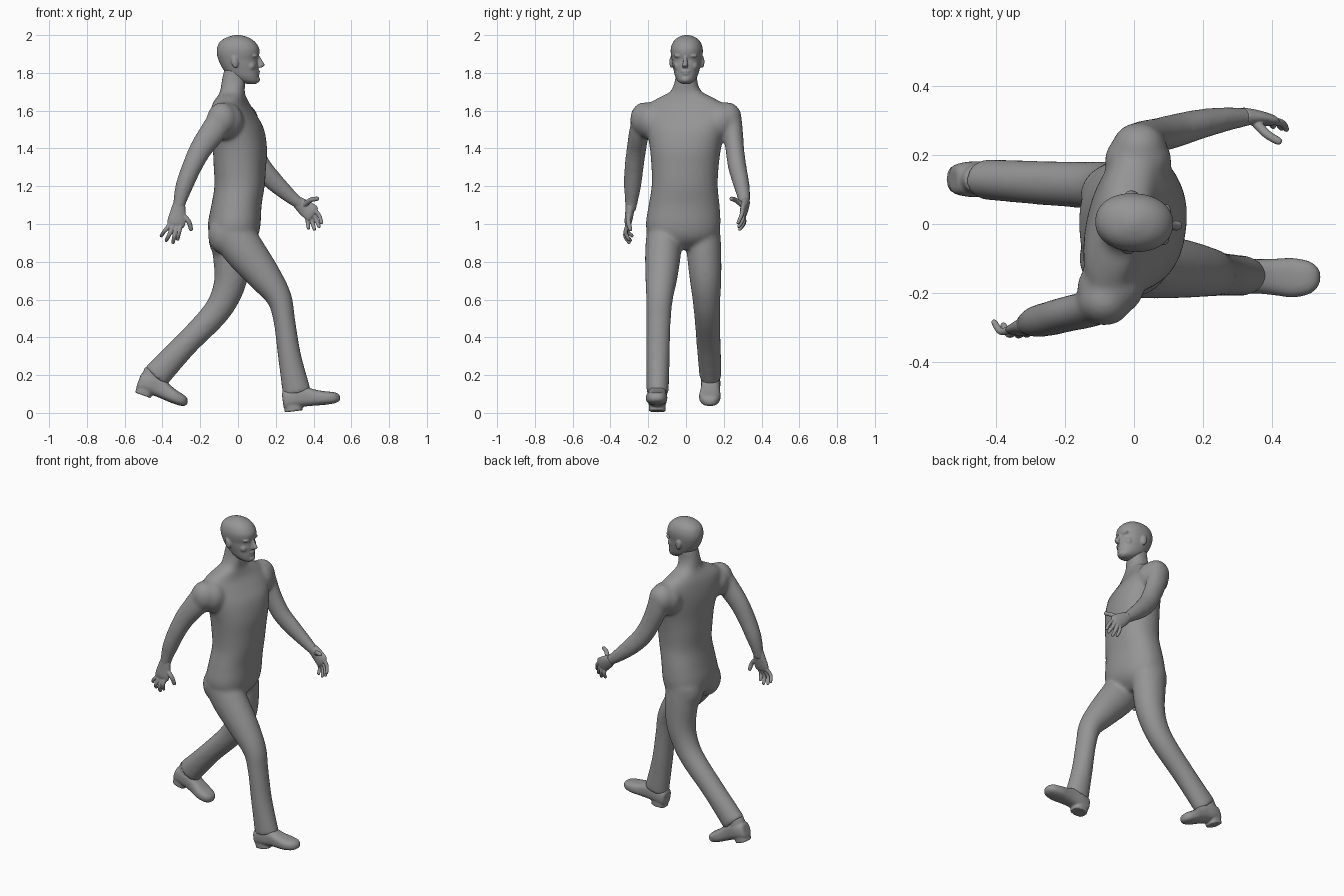
import bpy, bmesh, math
from mathutils import Vector, Matrix

I4 = Matrix.Identity(4)
grey = bpy.data.materials.new("dark_grey")
grey.diffuse_color = (.3, .3, .3, 1)


def catmull(a, b, c, d, t):
    return [0.5 * (2*q + (r-p)*t + (2*p-5*q+4*r-s)*t*t + (3*q-p-3*r+s)*t**3)
            for p, q, r, s in zip(a, b, c, d)]


def loft(bm, rings, axis=None, power=2.0, sides=28, steps=6, mat=I4):
    """Skin through rings (x, y, z, half width along y, half depth, yaw degrees)."""
    rings = [tuple(r) + (0,) * (6 - len(r)) for r in rings]
    pts = []
    for i in range(len(rings) - 1):
        a, d = rings[max(i-1, 0)], rings[min(i+2, len(rings)-1)]
        pts += [catmull(a, rings[i], rings[i+1], d, k/steps) for k in range(steps)]
    pts.append(rings[-1])
    loops = []
    for i, p in enumerate(pts):
        t = axis or (Vector(pts[min(i+1, len(pts)-1)][:3]) - Vector(pts[max(i-1, 0)][:3]))
        t = Vector(t).normalized()
        u = Matrix.Rotation(math.radians(p[5]), 3, 'Z') @ Vector((0, 1, 0))
        u = (u - t * u.dot(t)).normalized()
        v = t.cross(u)
        loop = []
        for k in range(sides):
            a = 2 * math.pi * k / sides
            c, s = math.cos(a), math.sin(a)
            c = math.copysign(abs(c) ** (2/power), c)
            s = math.copysign(abs(s) ** (2/power), s)
            loop.append(bm.verts.new(mat @ (Vector(p[:3]) + u*c*max(p[3], .002) + v*s*max(p[4], .002))))
        loops.append(loop)
    for a, b in zip(loops, loops[1:]):
        for k in range(sides):
            bm.faces.new((a[k], a[(k+1) % sides], b[(k+1) % sides], b[k]))
    bm.faces.new(loops[0][::-1])
    bm.faces.new(loops[-1])


def ball(bm, loc, size, tilt=0, mat=I4):
    m = mat @ Matrix.Translation(loc) @ Matrix.Rotation(math.radians(tilt), 4, 'Y') @ Matrix.Diagonal((*size, 1))
    bmesh.ops.create_uvsphere(bm, u_segments=24, v_segments=16, radius=1, matrix=m)


def finish(bm, name, voxel, smooth):
    """Fuse overlapping pieces into one smooth skin."""
    bmesh.ops.recalc_face_normals(bm, faces=bm.faces)
    me = bpy.data.meshes.new(name)
    bm.to_mesh(me)
    bm.free()
    me.materials.append(grey)
    ob = bpy.data.objects.new(name, me)
    bpy.context.collection.objects.link(ob)
    r = ob.modifiers.new("fuse", 'REMESH')
    r.mode, r.voxel_size, r.use_smooth_shade = 'VOXEL', voxel, True
    s = ob.modifiers.new("soften", 'SMOOTH')
    s.factor, s.iterations = 0.5, smooth
    return ob


# Body: torso with neck, arms and trouser legs
bm = bmesh.new()
loft(bm, [(-.02, -.015, .865, .08, .05, 4), (-.022, -.015, .9, .15, .1, 4), (-.022, -.015, .94, .185, .128, 4),
          (-.02, -.015, 1.0, .198, .139, 4), (-.008, -.01, 1.1, .188, .133, 2),
          (.008, -.007, 1.2, .175, .133), (.01, -.005, 1.3, .178, .138, -4),
          (.01, -.003, 1.4, .189, .141, -9), (-.003, 0, 1.5, .21, .134, -13),
          (-.022, 0, 1.57, .228, .112, -14), (-.036, 0, 1.63, .208, .088, -14),
          (-.034, 0, 1.67, .145, .074, -12), (-.03, 0, 1.7, .085, .065, -6),
          (-.024, 0, 1.75, .061, .064), (-.018, .003, 1.8, .058, .06), (-.01, .003, 1.84, .055, .055)],
     axis=(0, 0, 1), power=2.25, sides=40)
for x, s in [(-.085, -1), (.015, 1)]:                         # shoulders
    ball(bm, (x, s*.222, 1.555), (.08, .074, .09))
    ball(bm, (x*.8, s*.185, 1.545), (.098, .085, .1))
loft(bm, [(-.075, -.22, 1.59, .055, .065), (-.125, -.245, 1.5, .054, .07),
          (-.195, -.262, 1.4, .052, .061), (-.245, -.275, 1.3, .051, .053),
          (-.285, -.283, 1.2, .046, .047), (-.31, -.29, 1.11, .034, .035),
          (-.316, -.294, 1.06, .027, .033)])
loft(bm, [(.015, .235, 1.59, .055, .065), (.032, .248, 1.5, .053, .065),
          (.07, .258, 1.4, .05, .06), (.12, .271, 1.305, .049, .057),
          (.19, .29, 1.225, .044, .052), (.27, .305, 1.152, .036, .04),
          (.325, .31, 1.108, .028, .032), (.35, .31, 1.09, .023, .031)])
loft(bm, [(-.045, -.115, .98, .09, .108), (.025, -.12, .87, .096, .11),
          (.138, -.13, .725, .086, .09), (.217, -.14, .61, .072, .068),
          (.245, -.145, .49, .065, .058), (.273, -.148, .3, .062, .062),
          (.313, -.15, .1, .059, .077)])
loft(bm, [(-.045, .09, .98, .09, .105), (-.035, .095, .86, .092, .102),
          (-.037, .103, .72, .085, .089), (-.07, .108, .61, .075, .078),
          (-.135, .113, .51, .069, .071), (-.28, .12, .36, .064, .066),
          (-.437, .13, .192, .059, .076)])
ball(bm, (-.07, -.1, .945), (.09, .095, .11))                 # seat
ball(bm, (-.075, .075, .93), (.082, .095, .12))
finish(bm, "body", .008, 28)

# Head: (z, back x, front x, half width)
bm = bmesh.new()
prof = [(1.742, .045, .098, .02), (1.755, .005, .108, .042), (1.78, -.042, .11, .058),
        (1.81, -.072, .109, .067), (1.84, -.091, .109, .074), (1.87, -.104, .105, .079),
        (1.9, -.112, .113, .084), (1.93, -.111, .112, .084), (1.96, -.099, .094, .074),
        (1.982, -.072, .066, .055), (1.996, -.035, .03, .028), (2.001, -.01, .006, .006)]
turn = Matrix.Translation((0, .004, 0)) @ Matrix.Rotation(math.radians(-4), 4, 'Z')
loft(bm, [((b+f)/2, 0, z, w, (f-b)/2) for z, b, f, w in prof], axis=(0, 0, 1), power=2.15, sides=48, mat=turn)
loft(bm, [(.104, 0, 1.888, .009, .012), (.114, 0, 1.865, .01, .015), (.124, 0, 1.842, .015, .018),
          (.115, 0, 1.828, .013, .012)], axis=(0, 0, 1), mat=turn)   # nose
ball(bm, (.104, 0, 1.808), (.013, .025, .007), 0, turn)      # lips
ball(bm, (.104, 0, 1.795), (.012, .021, .007), 0, turn)
ball(bm, (.098, 0, 1.765), (.019, .026, .018), 0, turn)      # chin
for s in (-1, 1):
    ball(bm, (.09, s*.034, 1.89), (.017, .028, .01), 0, turn)       # brow
    ball(bm, (.07, s*.04, 1.836), (.026, .025, .026), 0, turn)      # cheek
    ball(bm, (-.012, s*.081, 1.858), (.019, .012, .033), -10, turn)  # ear
finish(bm, "head", .004, 7)


# Hands
def hand(name, palm, fingers):
    bm = bmesh.new()
    loft(bm, palm)
    for a, m, b, r in fingers:
        tip = [p + (p - q) * .2 for p, q in zip(b, m)]
        loft(bm, [(*a, r*1.15, r*1.15), (*m, r, r), (*b, r*.85, r*.85), (*tip, .004, .004)], sides=12)
    finish(bm, name, .003, 3)


hand("right_hand",
     [(-.311, -.293, 1.11, .026, .031), (-.318, -.299, 1.06, .023, .042),
      (-.326, -.306, 1.01, .019, .048), (-.329, -.307, .985, .012, .042)],
     [((-.358, -.306, 1.0), (-.387, -.312, .965), (-.406, -.286, .938), .0105),
      ((-.342, -.308, .995), (-.363, -.32, .945), (-.379, -.295, .914), .011),
      ((-.322, -.308, .995), (-.336, -.322, .94), (-.344, -.302, .903), .011),
      ((-.302, -.306, 1.0), (-.312, -.32, .955), (-.319, -.303, .92), .011),
      ((-.3, -.3, 1.05), (-.262, -.305, 1.015), (-.249, -.295, .972), .013)])
hand("left_hand",
     [(.315, .312, 1.116, .027, .032), (.352, .31, 1.087, .022, .042),
      (.388, .302, 1.06, .018, .046), (.402, .298, 1.05, .011, .039)],
     [((.4, .3, 1.08), (.43, .293, 1.045), (.442, .276, 1.008), .0105),
      ((.39, .302, 1.065), (.412, .3, 1.025), (.429, .28, .988), .011),
      ((.378, .304, 1.05), (.393, .305, 1.01), (.404, .285, .973), .011),
      ((.366, .306, 1.037), (.369, .308, 1.005), (.373, .29, .978), .0105),
      ((.35, .3, 1.1), (.385, .262, 1.127), (.421, .24, 1.134), .013)])

# Shoes: heel at the local origin, toe along local x
for name, loc, tilt, length in [("right_shoe", (.244, -.152, .006), -7, 1.02),
                                ("left_shoe", (-.547, .13, .113), 20, .95)]:
    m = (Matrix.Translation(loc) @ Matrix.Rotation(math.radians(tilt), 4, 'Y')
         @ Matrix.Diagonal((length, 1, 1, 1)))
    bm = bmesh.new()
    loft(bm, [(0, 0, .06, .025, .035), (.012, 0, .06, .043, .05), (.06, 0, .069, .052, .056),
              (.12, 0, .067, .05, .053), (.17, -.002, .055, .053, .043), (.22, -.004, .046, .057, .036),
              (.265, -.004, .042, .048, .03), (.288, -.003, .04, .031, .021), (.298, -.002, .038, .012, .008)],
         axis=(1, 0, 0), power=2.6, mat=m)
    loft(bm, [(.05, 0, -.004, .043, .047), (.05, 0, .035, .044, .047)],
         axis=(0, 0, 1), power=2.6, mat=m)                   # heel block
    loft(bm, [(.068, 0, .06, .049, .066), (.068, 0, .14, .045, .06)], axis=(0, 0, 1), mat=m)  # ankle
    finish(bm, name, .005, 4)
